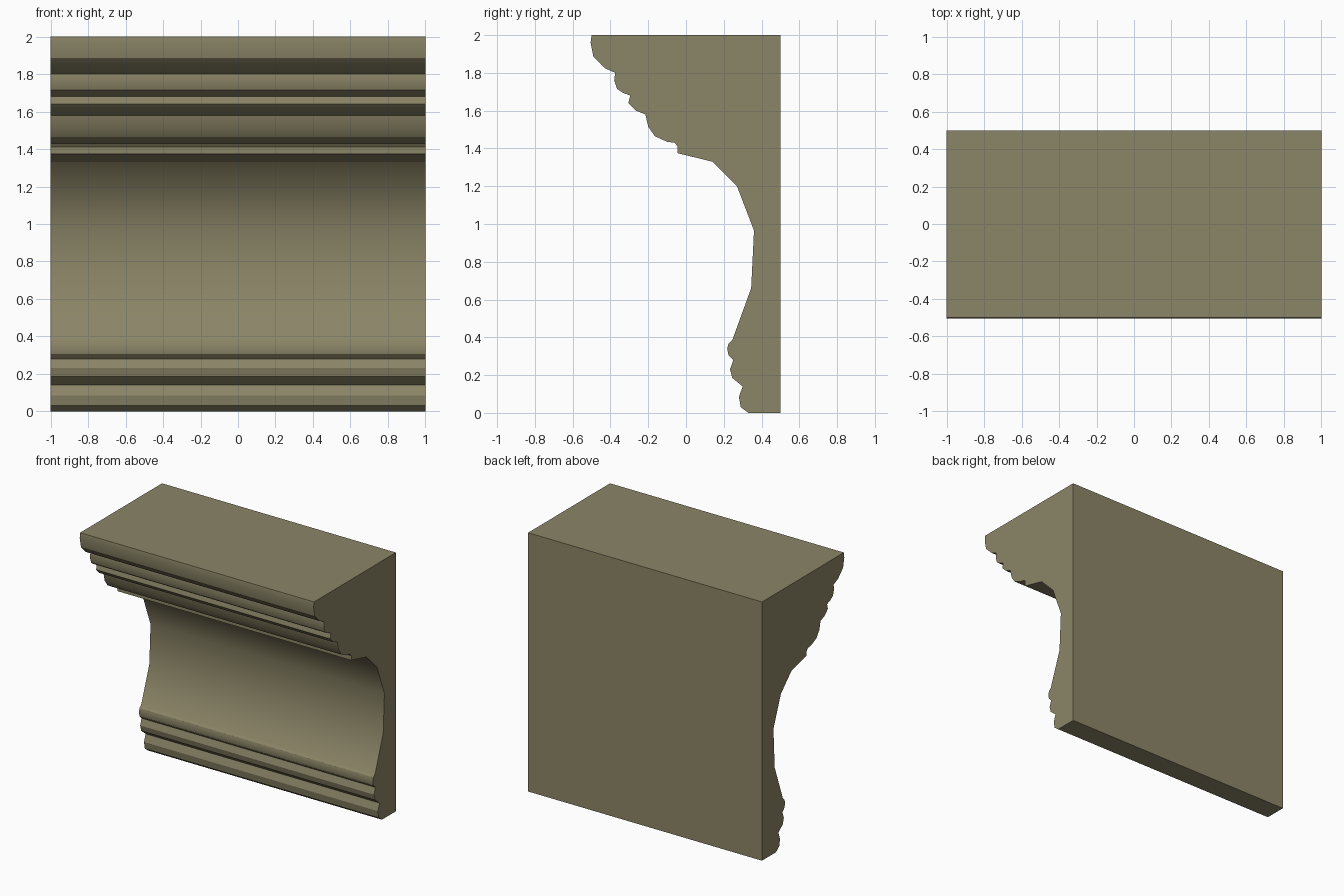
import bpy, bmesh, math

if "Cube" in bpy.data.objects:
    bpy.data.objects.remove(bpy.data.objects["Cube"])

# Cornice cross-section (y, z), from the top front edge down to the foot, then up the back
profile = [
    # crown lip
    (-0.50, 2.0), (-0.505, 1.96), (-0.49, 1.885), (-0.43, 1.825), (-0.375, 1.80),
    # stepped beads under the lip
    (-0.38, 1.76), (-0.365, 1.715), (-0.335, 1.695), (-0.295, 1.68),
    (-0.305, 1.64), (-0.265, 1.60), (-0.215, 1.58),
    (-0.20, 1.515), (-0.165, 1.465), (-0.10, 1.435), (-0.06, 1.43),
    (-0.045, 1.41), (-0.045, 1.375),
    # large cove
    (0.14, 1.33), (0.27, 1.20), (0.36, 0.965), (0.345, 0.66), (0.245, 0.385),
    # lower beads
    (0.225, 0.367), (0.218, 0.34), (0.225, 0.305), (0.25, 0.28),
    (0.233, 0.23), (0.245, 0.185), (0.30, 0.14),
    (0.28, 0.085), (0.29, 0.03), (0.33, 0.0),
    # flat back
    (0.50, 0.0), (0.50, 2.0),
]

# Extrude the section along x
bm = bmesh.new()
section = bm.faces.new([bm.verts.new((-1, y, z)) for y, z in profile])
ext = bmesh.ops.extrude_face_region(bm, geom=[section], use_keep_orig=True)
verts = [g for g in ext["geom"] if isinstance(g, bmesh.types.BMVert)]
bmesh.ops.translate(bm, verts=verts, vec=(2, 0, 0))
bmesh.ops.recalc_face_normals(bm, faces=bm.faces)
mesh = bpy.data.meshes.new("cornice_moulding")
bm.to_mesh(mesh)
bm.free()

cornice = bpy.data.objects.new("cornice_moulding", mesh)
bpy.context.collection.objects.link(cornice)

# Single olive-stone colour
stone = bpy.data.materials.new("olive_stone")
stone.diffuse_color = (0.26, 0.235, 0.135, 1)
stone.use_nodes = True
stone.node_tree.nodes["Principled BSDF"].inputs["Base Color"].default_value = stone.diffuse_color
mesh.materials.append(stone)

# Smooth the curved runs, keep the steps crisp
bpy.context.view_layer.objects.active = cornice
cornice.select_set(True)
bpy.ops.object.shade_smooth_by_angle(angle=math.radians(30))
